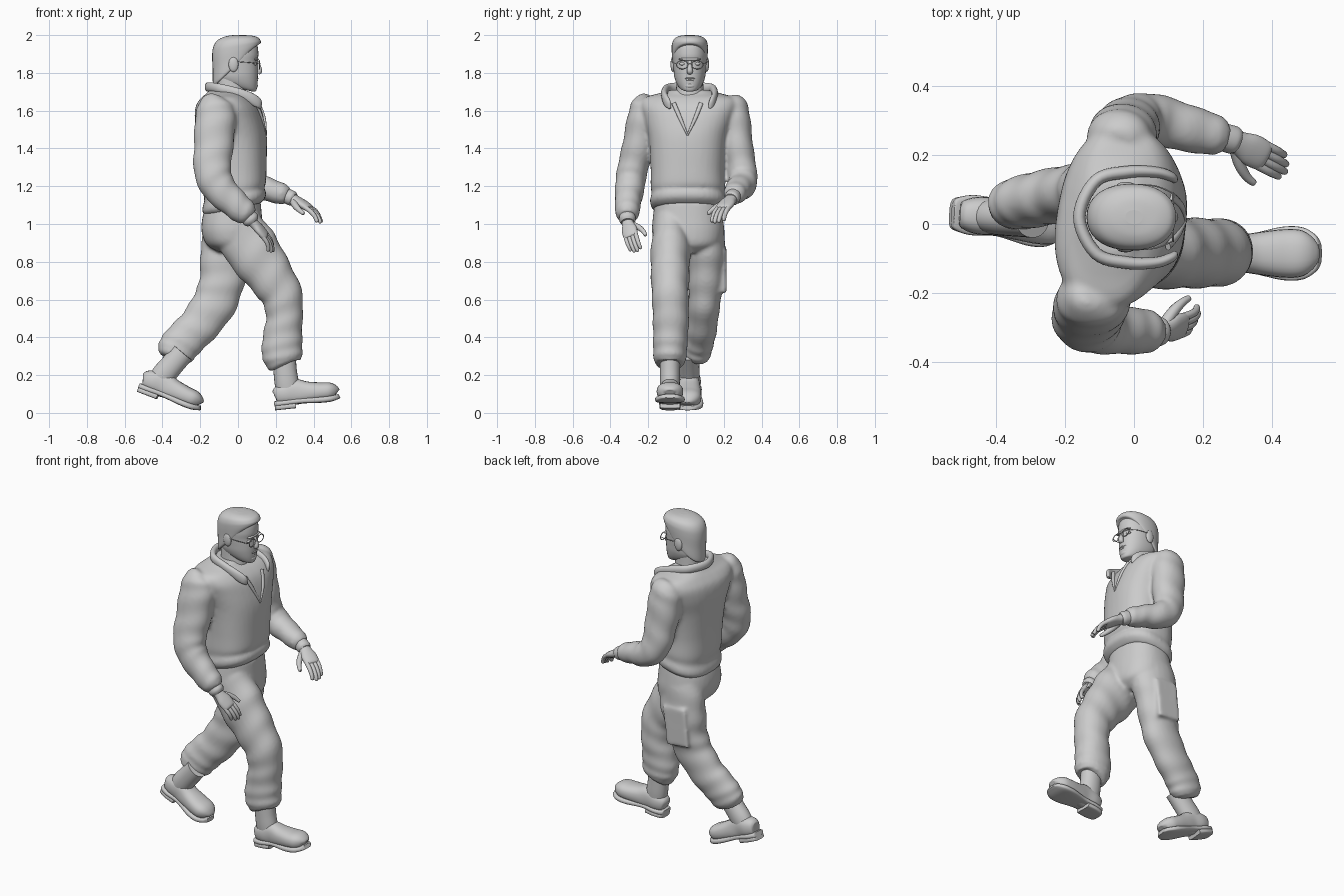
import bpy, bmesh, math
from mathutils import Vector, Matrix

Y = Vector((0, 1, 0))
Z = Vector((0, 0, 1))


def finish(name, bm, mat=None):
    if mat:
        bm.transform(mat)
    bmesh.ops.recalc_face_normals(bm, faces=bm.faces)
    for f in bm.faces:
        f.smooth = len(f.verts) < 5
    me = bpy.data.meshes.new(name)
    bm.to_mesh(me)
    bm.free()
    ob = bpy.data.objects.new(name, me)
    bpy.context.collection.objects.link(ob)
    return ob


def smooth_rows(rows, steps):
    """Catmull-Rom interpolation of every number in the rows."""
    out = []
    for i in range(len(rows) - 1):
        p0, p1, p2 = rows[max(i - 1, 0)], rows[i], rows[i + 1]
        p3 = rows[min(i + 2, len(rows) - 1)]
        for s in range(steps):
            t = s / steps
            out.append([b + 0.5 * t * (c - a + t * (2*a - 5*b + 4*c - d + t * (3*(b - c) + d - a)))
                        for a, b, c, d in zip(p0, p1, p2, p3)])
    return out + [list(rows[-1])]


def skin(name, rings, mat=None):
    bm = bmesh.new()
    vs = [[bm.verts.new(p) for p in r] for r in rings]
    n = len(vs[0])
    for a, b in zip(vs, vs[1:]):
        for i in range(n):
            bm.faces.new((a[i], a[(i + 1) % n], b[(i + 1) % n], b[i]))
    bm.faces.new(vs[0])
    bm.faces.new(vs[-1])
    return finish(name, bm, mat)


def unit(power, n):
    pts = []
    for i in range(n):
        c, s = math.cos(2*math.pi*i/n), math.sin(2*math.pi*i/n)
        pts.append((math.copysign(abs(c)**(2/power), c), math.copysign(abs(s)**(2/power), s)))
    return pts


def tube(name, rows, ref=Y, power=2.1, fold=0, n=24, steps=6, mat=None):
    """Rows x, y, z, half width along ref, half depth; rings square to the path."""
    rows = smooth_rows(rows, steps)
    cs = [Vector(r[:3]) for r in rows]
    rings = []
    for k, r in enumerate(rows):
        t = (cs[min(k + 1, len(cs) - 1)] - cs[max(k - 1, 0)]).normalized()
        side = (ref - t * ref.dot(t)).normalized()
        deep = t.cross(side)
        rings.append([])
        for i, (u, v) in enumerate(unit(power, n)):
            f = 1 + fold * math.sin(k * 1.05 + 2 * math.sin(2*math.pi*i/n))
            rings[-1].append(cs[k] + side * u * r[3] * f + deep * v * r[4] * f)
    return skin(name, rings, mat)


def stack(name, rows, power=2.3, n=36, steps=6):
    """Rows z, centre x, centre y, half x, half y, yaw, tilt; level rings."""
    rings = []
    for z, cx, cy, hx, hy, yaw, tilt in smooth_rows(rows, steps):
        rot = Matrix.Rotation(math.radians(yaw), 3, 'Z')
        rings.append([Vector((cx, cy, z)) + rot @ Vector((u*hx, v*hy, u*hx*tilt))
                      for u, v in unit(power, n)])
    return skin(name, rings)


def ball(name, loc, size):
    bm = bmesh.new()
    bmesh.ops.create_uvsphere(bm, u_segments=20, v_segments=12, radius=1)
    return finish(name, bm, Matrix.Translation(loc) @ Matrix.Diagonal((*size, 1)))


def fuse(name, parts, repeat):
    """Join overlapping parts into one soft garment."""
    bpy.ops.object.select_all(action='DESELECT')
    for p in parts:
        p.select_set(True)
    bpy.context.view_layer.objects.active = parts[0]
    bpy.ops.object.join()
    ob = bpy.context.object
    ob.name = name
    rem = ob.modifiers.new("remesh", 'REMESH')
    rem.mode, rem.voxel_size, rem.use_smooth_shade = 'VOXEL', .01, True
    sm = ob.modifiers.new("smooth", 'SMOOTH')
    sm.factor, sm.iterations = .5, repeat


# Jacket body, twisted at the shoulders, with a slanted hem
body = stack("jacket_body", [
    (1.075, -.02, .01, .14, .175, 0, .25), (1.10, -.02, .01, .167, .197, 0, .25),
    (1.13, -.02, .01, .168, .20, 0, .25), (1.16, -.02, .01, .158, .192, 0, .2),
    (1.20, -.02, .01, .168, .197, -2, .1), (1.30, -.022, .01, .172, .197, -4, 0),
    (1.45, -.03, .015, .18, .21, -8, 0), (1.55, -.044, .02, .178, .24, -10, 0),
    (1.62, -.053, .02, .163, .262, -10, 0), (1.665, -.058, .02, .13, .25, -10, 0),
    (1.69, -.065, .02, .10, .17, -8, 0), (1.71, -.065, .02, .085, .10, -8, 0)], power=2.5)
right_sleeve = tube("right_sleeve", [
    (-.105, -.19, 1.665, .03, .04), (-.115, -.205, 1.635, .078, .09), (-.12, -.225, 1.55, .087, .108),
    (-.13, -.255, 1.40, .085, .104), (-.135, -.285, 1.28, .081, .099), (-.10, -.298, 1.19, .078, .09),
    (-.02, -.308, 1.11, .069, .077), (.035, -.31, 1.06, .064, .069), (.06, -.31, 1.035, .045, .05)], fold=.025)
left_sleeve = tube("left_sleeve", [
    (-.045, .225, 1.665, .03, .04), (-.04, .24, 1.635, .078, .085), (-.035, .255, 1.55, .086, .10),
    (-.02, .278, 1.40, .079, .095), (.0, .298, 1.28, .077, .086), (.06, .30, 1.215, .076, .077),
    (.16, .275, 1.183, .068, .063), (.235, .257, 1.158, .059, .056), (.265, .25, 1.148, .042, .042)], fold=.025)
fuse("jacket", [body, right_sleeve, left_sleeve], 6)

# Collar and open front edges
tube("collar", [
    (.118, -.085, 1.612, .006, .006), (.105, -.098, 1.64, .026, .014), (.06, -.112, 1.67, .028, .016),
    (-.02, -.112, 1.70, .025, .018), (-.11, -.085, 1.72, .025, .018), (-.158, .02, 1.725, .025, .018),
    (-.11, .125, 1.72, .025, .018), (-.02, .15, 1.70, .025, .018), (.06, .15, 1.67, .028, .016),
    (.105, .138, 1.64, .026, .014), (.118, .125, 1.612, .006, .006)], ref=Z)
for name, y, dx in (("right", -.065, 0), ("left", .08, .012)):
    tube(name + "_jacket_opening", [(.098 + dx, y, 1.64, .012, .008), (.127 + dx, y*.55 + .005, 1.56, .01, .008),
                                    (.148, .008, 1.47, .004, .005)], n=12)

# Trousers with one thigh pocket
seat = stack("trouser_seat", [
    (1.12, -.02, .01, .14, .175, 0, 0), (1.04, -.03, .01, .157, .185, 0, 0),
    (.96, -.03, .01, .163, .19, 0, 0), (.89, -.02, .01, .145, .17, 0, 0),
    (.85, -.01, .01, .09, .10, 0, 0)])
front_leg = tube("front_trouser_leg", [
    (-.01, -.08, 1.0, .09, .13), (.07, -.082, .87, .104, .145), (.16, -.084, .74, .102, .127),
    (.232, -.083, .62, .098, .11), (.245, -.08, .50, .096, .097), (.235, -.083, .39, .092, .106),
    (.233, -.085, .31, .089, .108), (.235, -.085, .265, .08, .092), (.24, -.085, .25, .055, .065)], fold=.028)
back_leg = tube("back_trouser_leg", [
    (-.04, .108, 1.0, .09, .13), (-.06, .113, .85, .098, .14), (-.085, .108, .70, .094, .12),
    (-.125, .097, .58, .084, .117), (-.21, .085, .46, .081, .107), (-.285, .07, .385, .079, .105),
    (-.325, .06, .335, .076, .103), (-.345, .05, .305, .07, .09), (-.355, .045, .285, .05, .06)], fold=.028)
bm = bmesh.new()
bmesh.ops.create_cube(bm, size=1)
pocket = finish("thigh_pocket", bm, Matrix.Translation((-.075, .185, .755))
                @ Matrix.Rotation(.1, 4, 'Y') @ Matrix.Diagonal((.15, .06, .23, 1)))
fuse("trousers", [seat, front_leg, back_leg, pocket], 6)

# Wrist cuffs
tube("right_cuff", [(.05, -.31, 1.045, .04, .042), (.068, -.31, 1.023, .044, .045),
                    (.08, -.309, 1.008, .034, .034)])
tube("left_cuff", [(.255, .252, 1.15, .04, .04), (.285, .243, 1.136, .041, .04),
                   (.298, .238, 1.13, .034, .032)])


# Hands: palm, four curled fingers and a thumb
def hand(name, wrist, d, side, sign, s):
    w, d = Vector(wrist), Vector(d).normalized()
    side = Vector(side)
    side = (side - d * side.dot(d)).normalized()
    palm = d.cross(side) * sign
    at = lambda a, b, c: tuple(w + (d*a + side*b + palm*c) * s)
    tube(name + "_palm", [(*at(-.02, 0, 0), .03*s, .026*s), (*at(.02, 0, 0), .032*s, .024*s),
                          (*at(.06, 0, 0), .042*s, .021*s), (*at(.10, 0, .003), .04*s, .018*s),
                          (*at(.112, 0, .005), .03*s, .01*s)], ref=side)
    for i, length in enumerate((.085, .095, .088, .07)):
        o = (i - 1.5) * .019
        tube(f"{name}_finger_{i + 1}", [
            (*at(.095, o, .003), .012*s, .012*s), (*at(.10 + length*.4, o*1.02, .008), .0115*s, .0115*s),
            (*at(.10 + length*.75, o, .02), .0105*s, .0105*s), (*at(.10 + length*.98, o, .036), .009*s, .009*s),
            (*at(.10 + length*1.03, o, .04), .004*s, .004*s)], ref=side, n=12, steps=4)
    tube(name + "_thumb", [
        (*at(.025, -.02, .008), .018*s, .016*s), (*at(.06, -.05, .015), .016*s, .015*s),
        (*at(.095, -.068, .02), .012*s, .012*s), (*at(.122, -.074, .023), .009*s, .009*s),
        (*at(.127, -.075, .023), .004*s, .004*s)], ref=palm, n=12, steps=4)


hand("left_hand", (.285, .243, 1.136), (.2, -.105, -.105), (.45, .88, 0), -1, 1.1)
hand("right_hand", (.075, -.31, 1.013), (.13, .03, -.135), (-.35, -.85, -.2), 1, 1)


# Boots: shaft leaning by the ankle bend, foot, welted sole and heel block
def boot(name, loc, pitch, yaw, lean):
    m = (Matrix.Translation(loc) @ Matrix.Rotation(math.radians(yaw), 4, 'Z')
         @ Matrix.Rotation(math.radians(pitch), 4, 'Y'))
    tube(name + "_shaft", [(.075, 0, .05, .045, .06), (.07 + lean*.3, 0, .13, .052, .064),
                           (.068 + lean*.65, 0, .20, .053, .062), (.07 + lean, 0, .28, .053, .062)], mat=m)
    tube(name + "_foot", [
        (.0, 0, .07, .02, .025), (.008, 0, .072, .04, .045), (.05, 0, .08, .054, .058), (.11, 0, .085, .054, .068),
        (.17, 0, .077, .062, .057), (.24, 0, .072, .07, .05), (.29, 0, .07, .067, .046),
        (.322, 0, .063, .045, .032), (.33, 0, .058, .02, .015)], power=2.4, mat=m)
    tube(name + "_sole", [
        (-.008, 0, .033, .025, .013), (.0, 0, .033, .045, .014), (.05, 0, .033, .058, .014), (.13, 0, .035, .056, .014),
        (.23, 0, .03, .077, .016), (.29, 0, .03, .075, .016), (.328, 0, .036, .052, .013),
        (.34, 0, .04, .028, .012)], power=4, mat=m)
    tube(name + "_heel", [(-.006, 0, .013, .028, .014), (.003, 0, .013, .045, .014),
                          (.05, 0, .013, .056, .014), (.105, 0, .013, .053, .014)], power=5, mat=m)


boot("front_boot", (.203, -.085, .015), -6, 0, 0)
boot("back_boot", (-.528, .03, .111), 21, -4, .075)

# Neck and head
stack("neck", [(1.56, -.01, .015, .10, .10, 0, 0), (1.64, -.03, .018, .085, .08, 0, 0),
               (1.70, -.035, .02, .078, .073, 0, 0), (1.78, -.04, .02, .075, .07, 0, 0)])
stack("head", [
    (1.715, .02, .02, .055, .03, 0, -.25), (1.722, .01, .02, .085, .052, 0, -.2),
    (1.745, .0, .02, .102, .07, 0, -.1), (1.78, -.008, .02, .113, .082, 0, 0),
    (1.82, -.01, .02, .115, .086, 0, 0), (1.86, -.012, .02, .115, .089, 0, 0),
    (1.90, -.012, .02, .12, .091, 0, 0), (1.95, -.012, .02, .112, .085, 0, 0),
    (1.975, -.012, .02, .08, .06, 0, 0)], power=2.2)
stack("hair", [
    (1.83, -.02, .02, .104, .083, 0, .95), (1.845, -.016, .02, .117, .091, 0, .88),
    (1.885, -.009, .02, .125, .094, 0, .55), (1.925, -.008, .02, .129, .096, 0, .28),
    (1.955, -.006, .02, .125, .094, 0, .14), (1.98, -.003, .02, .107, .082, 0, .08),
    (1.995, .0, .02, .07, .055, 0, .04), (2.0, .0, .02, .025, .02, 0, 0)], power=2.2)
tube("nose", [(.098, .02, 1.865, .009, .008), (.107, .02, 1.84, .011, .012),
              (.114, .02, 1.81, .016, .014), (.106, .02, 1.797, .013, .008)], n=16)
ball("brow", (.094, .02, 1.872), (.016, .06, .009))
ball("upper_lip", (.097, .02, 1.771), (.012, .028, .006))
ball("lower_lip", (.096, .02, 1.76), (.011, .023, .006))
ball("chin", (.083, .02, 1.732), (.022, .032, .018))

# Ears, eyes and spectacles
for name, s in (("right", -1), ("left", 1)):
    ball(name + "_ear", (-.024, .02 + s*.09, 1.845), (.026, .012, .04))
    ball(name + "_eye", (.09, .02 + s*.038, 1.848), (.01, .018, .009))
    bpy.ops.mesh.primitive_torus_add(major_segments=32, minor_segments=8, major_radius=.026, minor_radius=.0025,
                                     location=(.113, .02 + s*.04, 1.843), rotation=(0, math.pi/2, 0))
    rim = bpy.context.object
    rim.name = name + "_spectacle_rim"
    rim.scale = (.85, 1.15, 1)
    bpy.ops.object.shade_smooth()
    tube(name + "_spectacle_arm", [(.113, .02 + s*.069, 1.848, .002, .002), (.06, .02 + s*.09, 1.855, .002, .002),
                                   (-.02, .02 + s*.095, 1.86, .002, .002)], n=8)
tube("spectacle_bridge", [(.113, .01, 1.847, .002, .002), (.117, .02, 1.85, .002, .002),
                          (.113, .03, 1.847, .002, .002)], ref=Z, n=8)
